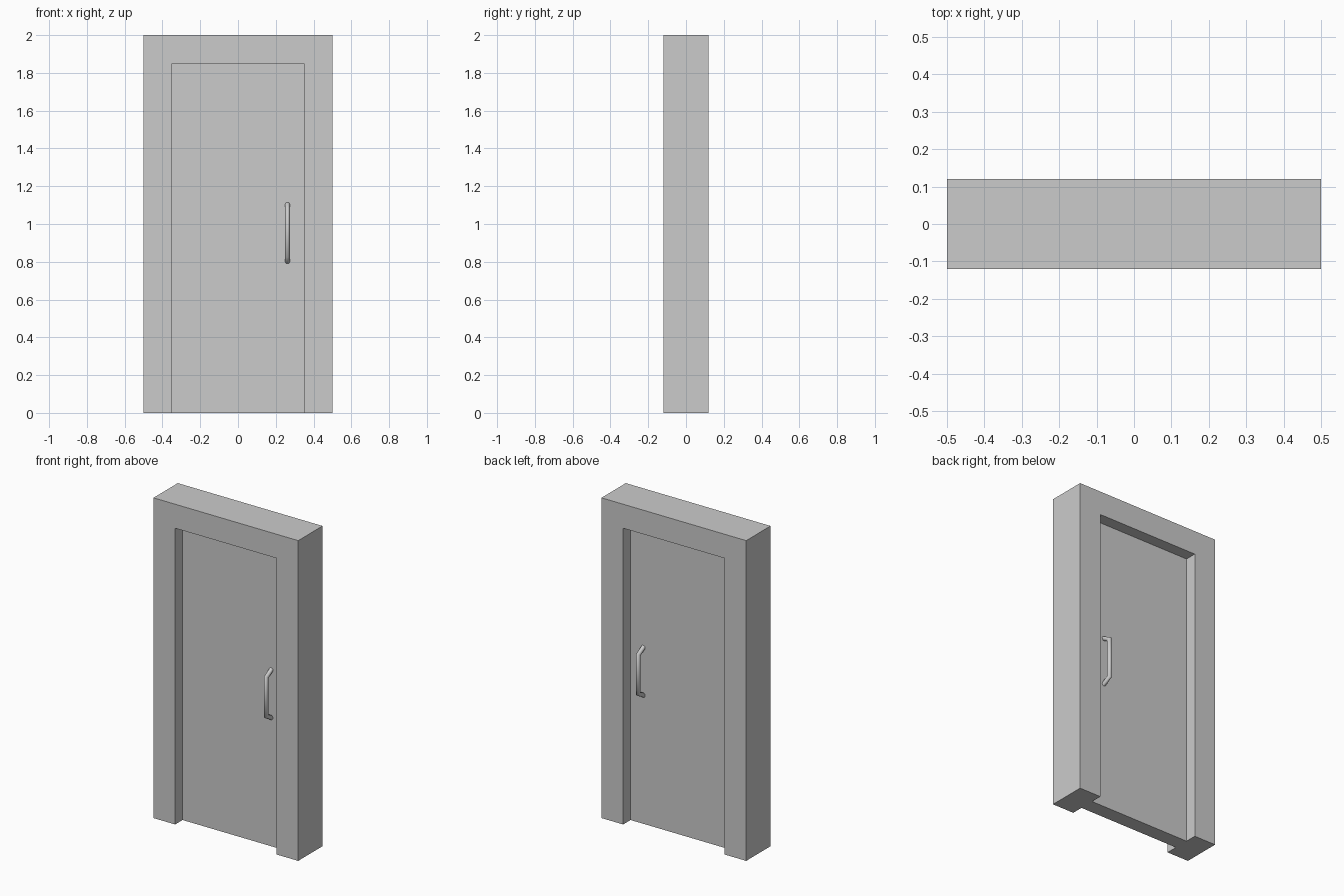
import bpy, bmesh
from math import sin, cos, pi
from mathutils import Vector

if "Cube" in bpy.data.objects:
    bpy.data.objects.remove(bpy.data.objects["Cube"])


def add_object(name, bm, smooth=False):
    bmesh.ops.recalc_face_normals(bm, faces=bm.faces)
    mesh = bpy.data.meshes.new(name)
    for f in bm.faces:
        f.smooth = smooth and len(f.verts) == 4
    bm.to_mesh(mesh)
    bm.free()
    obj = bpy.data.objects.new(name, mesh)
    bpy.context.collection.objects.link(obj)
    return obj


def slab(name, outline, half_depth):
    """Extrude an x-z outline evenly to both sides of y = 0."""
    bm = bmesh.new()
    face = bm.faces.new([bm.verts.new((x, -half_depth, z)) for x, z in outline])
    new = bmesh.ops.extrude_face_region(bm, geom=[face])["geom"]
    verts = [v for v in new if isinstance(v, bmesh.types.BMVert)]
    bmesh.ops.translate(bm, verts=verts, vec=(0, 2 * half_depth, 0))
    return add_object(name, bm)


def tube(name, path, radius, sides=16):
    """Round bar with mitred corners along a path in a y-z plane."""
    bm = bmesh.new()
    side = Vector((1, 0, 0))
    rings = []
    for i, p in enumerate(path):
        a = (p - path[max(i - 1, 0)]).normalized()
        b = (path[min(i + 1, len(path) - 1)] - p).normalized()
        t = (a + b).normalized()
        stretch = 1 / t.dot(b if b.length else a)
        up = t.cross(side) * stretch
        rings.append([bm.verts.new(p + radius * (side * cos(k * 2 * pi / sides)
                                                 + up * sin(k * 2 * pi / sides)))
                      for k in range(sides)])
    for r, s in zip(rings, rings[1:]):
        for k in range(sides):
            n = (k + 1) % sides
            bm.faces.new((r[k], r[n], s[n], s[k]))
    bm.faces.new(rings[0])
    bm.faces.new(rings[-1])
    return add_object(name, bm, smooth=True)


# Surrounding frame: an upside-down U
slab("door_frame", [(-0.5, 0), (-0.5, 2), (0.5, 2), (0.5, 0),
                    (0.35, 0), (0.35, 1.85), (-0.35, 1.85), (-0.35, 0)], 0.12)

# Recessed door panel
slab("door_panel", [(-0.35, 0), (-0.35, 1.85), (0.35, 1.85), (0.35, 0)], 0.047)

# Pull handles with splayed legs, front and back
for name, s in (("front_handle", -1), ("back_handle", 1)):
    path = [Vector((0.262, s * y, z)) for y, z in
            ((0.042, 1.104), (0.095, 1.074), (0.095, 0.831), (0.042, 0.801))]
    tube(name, path, 0.013)
